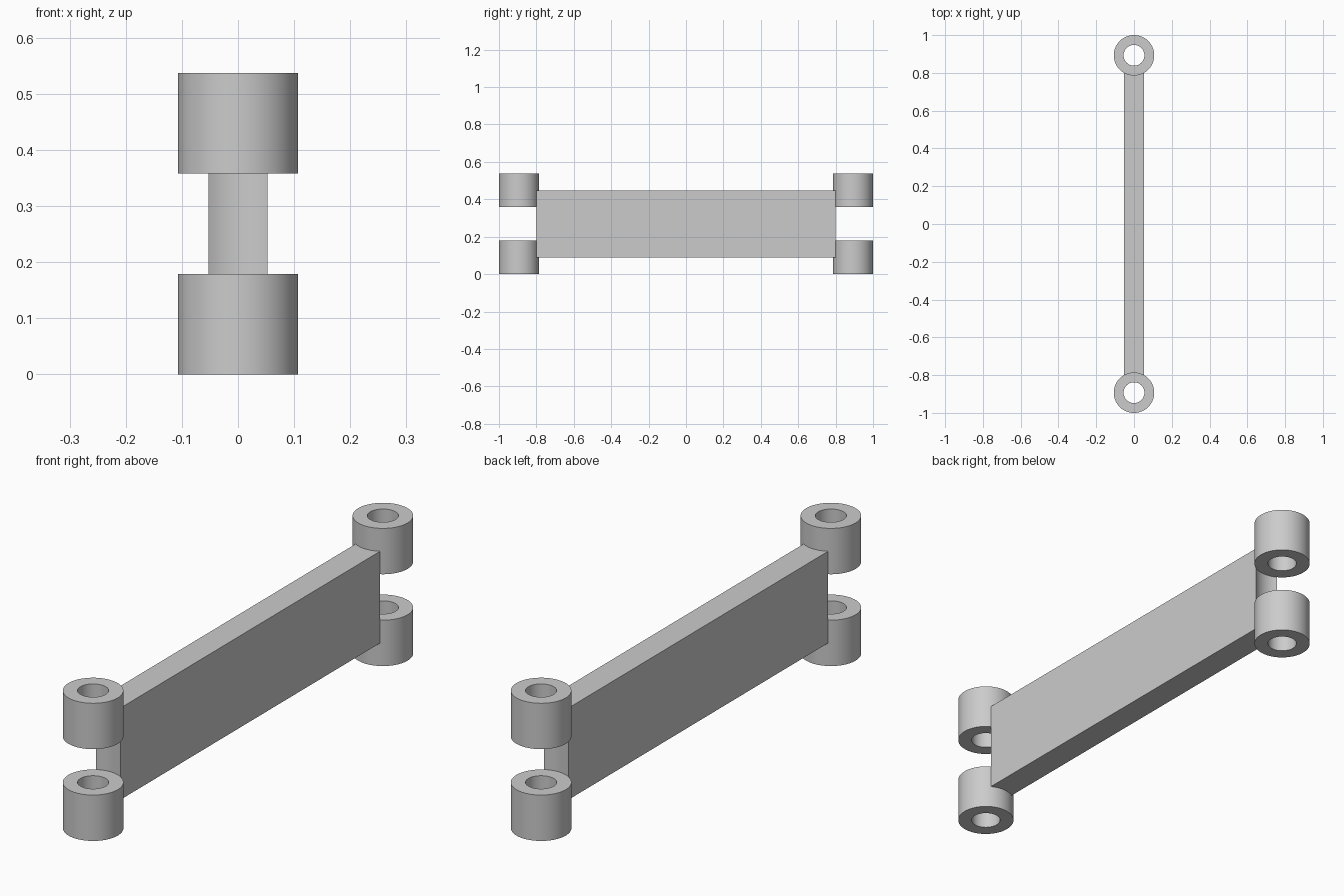
import bpy, bmesh, math

cube = bpy.data.objects.get("Cube")
if cube:
    bpy.data.objects.remove(cube, do_unlink=True)

OUTER, BORE = 0.107, 0.055
HEIGHT = 0.537
RING_H = HEIGHT / 3
PIN_Y = 1 - OUTER
HALF_W = 0.053
SEGMENTS = 96

grey = bpy.data.materials.new("plain grey")
grey.use_nodes = True
colour = (0.6, 0.6, 0.6, 1)
grey.diffuse_color = colour
grey.node_tree.nodes["Principled BSDF"].inputs["Base Color"].default_value = colour


def finish(name, bm):
    bmesh.ops.recalc_face_normals(bm, faces=bm.faces)
    mesh = bpy.data.meshes.new(name)
    bm.to_mesh(mesh)
    bm.free()
    mesh.materials.append(grey)
    obj = bpy.data.objects.new(name, mesh)
    bpy.context.collection.objects.link(obj)
    bpy.ops.object.select_all(action="DESELECT")
    obj.select_set(True)
    bpy.context.view_layer.objects.active = obj
    bpy.ops.object.shade_smooth_by_angle(angle=math.radians(30))
    return obj


# Hinge knuckle: a rectangular section spun into a bored cylinder
def knuckle(name, y, z):
    bm = bmesh.new()
    section = [(BORE, 0), (OUTER, 0), (OUTER, RING_H), (BORE, RING_H)]
    verts = [bm.verts.new((r, 0, h)) for r, h in section]
    edges = [bm.edges.new((verts[i - 1], verts[i])) for i in range(4)]
    bmesh.ops.spin(bm, geom=verts + edges, cent=(0, 0, 0), axis=(0, 0, 1),
                   angle=math.tau, steps=SEGMENTS, use_duplicate=False)
    bmesh.ops.remove_doubles(bm, verts=bm.verts, dist=0.0001)
    finish(name, bm).location = (0, y, z)


for end, side in (("front", -1), ("back", 1)):
    for level, z in (("lower", 0), ("upper", HEIGHT - RING_H)):
        knuckle(f"{end}_{level}_knuckle", side * PIN_Y, z)

# Link plate: long bar whose ends are scooped to the knuckle radius
reach = math.asin(HALF_W / OUTER)
STEPS = 16
scoop = []
for i in range(STEPS + 1):
    a = reach * (1 - 2 * i / STEPS)
    scoop.append((OUTER * math.sin(a), PIN_Y - OUTER * math.cos(a)))
outline = scoop + [(-x, -y) for x, y in scoop]

bm = bmesh.new()
base = bm.faces.new([bm.verts.new((x, y, RING_H / 2)) for x, y in outline])
top = bmesh.ops.extrude_face_region(bm, geom=[base])["geom"]
bmesh.ops.translate(bm, vec=(0, 0, HEIGHT - RING_H),
                    verts=[v for v in top if isinstance(v, bmesh.types.BMVert)])
finish("link_plate", bm)
